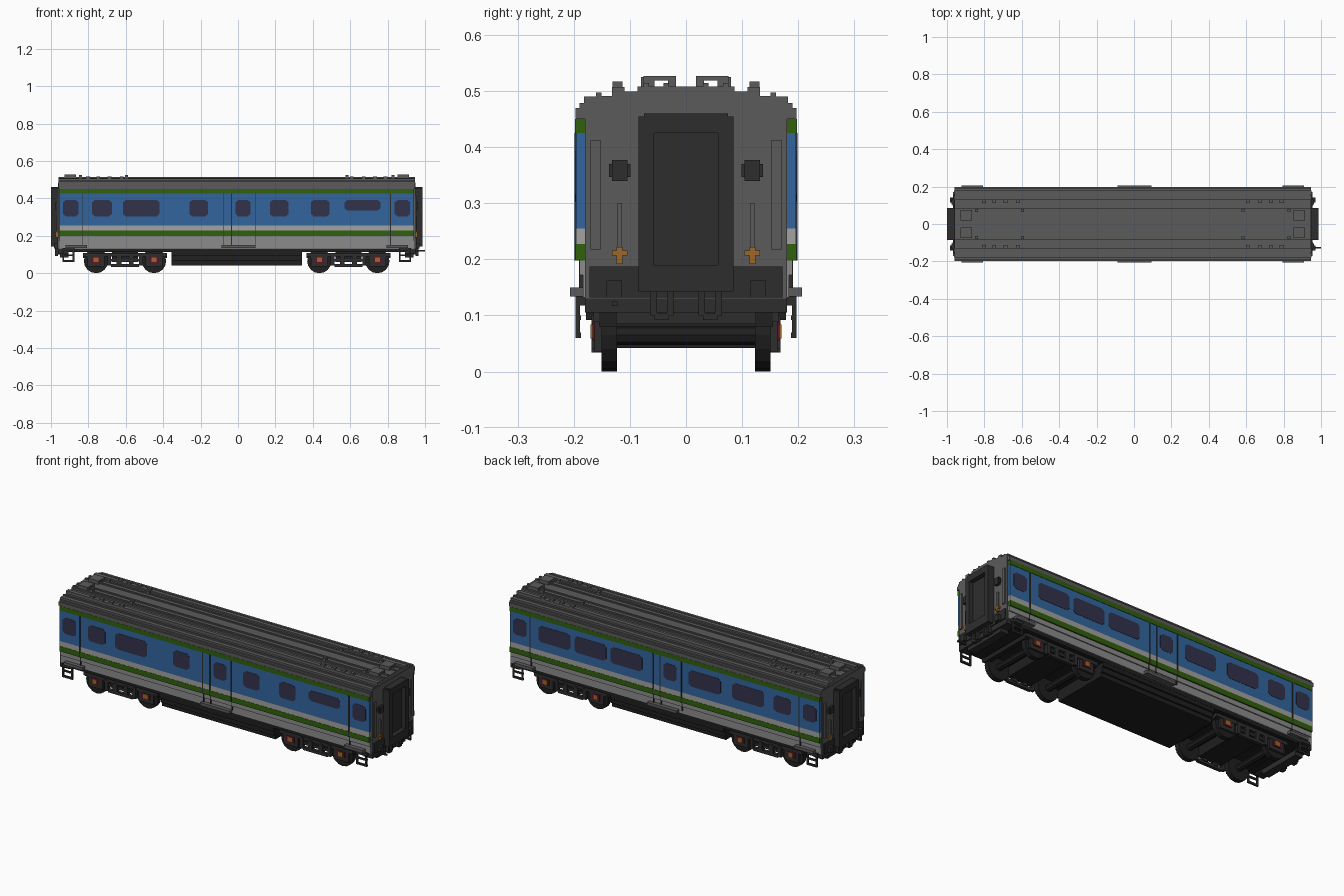
import bpy, bmesh, math
from mathutils import Matrix, Vector

cube = bpy.data.objects.get("Cube")
if cube:
    bpy.data.objects.remove(cube, do_unlink=True)

CX = -0.007  # middle of the carriage along x


def material(name, r, g, b):
    m = bpy.data.materials.new(name)
    m.use_nodes = True
    m.diffuse_color = (r, g, b, 1)
    bsdf = m.node_tree.nodes["Principled BSDF"]
    bsdf.inputs["Base Color"].default_value = (r, g, b, 1)
    bsdf.inputs["Roughness"].default_value = 0.8
    return m


GREY = material("roof grey", 0.105, 0.105, 0.105)
LIGHT = material("light grey", 0.36, 0.36, 0.35)
MID = material("lower panel grey", 0.26, 0.26, 0.26)
BLUE = material("blue", 0.032, 0.130, 0.345)
GREEN = material("green", 0.030, 0.115, 0.004)
GLASS = material("window glass", 0.032, 0.032, 0.072)
DARK = material("dark grey", 0.027, 0.027, 0.027)
BLACK = material("underframe black", 0.014, 0.014, 0.014)
ORANGE = material("orange", 0.33, 0.14, 0.02)
RED = material("dark red", 0.12, 0.006, 0.02)


def finish(name, bm, mat):
    bmesh.ops.recalc_face_normals(bm, faces=bm.faces)
    me = bpy.data.meshes.new(name)
    bm.to_mesh(me)
    bm.free()
    me.materials.append(mat)
    ob = bpy.data.objects.new(name, me)
    bpy.context.collection.objects.link(ob)
    return ob


def boxes(name, mat, items, mx=False, my=False):
    """Boxes (x0, x1, y0, y1, z0, z1), optionally mirrored along x and y."""
    bm = bmesh.new()
    for x0, x1, y0, y1, z0, z1 in items:
        for sx in ((1, -1) if mx else (1,)):
            for sy in ((1, -1) if my else (1,)):
                c = Vector((CX + sx * (x0 + x1) / 2, sy * (y0 + y1) / 2, (z0 + z1) / 2))
                size = Matrix.Diagonal((x1 - x0, y1 - y0, z1 - z0, 1))
                bmesh.ops.create_cube(bm, size=1, matrix=Matrix.Translation(c) @ size)
    return finish(name, bm, mat)


def prism(bm, pts, axis, a, b):
    """Extrude a 2D outline along x (points y,z) or y (points x,z)."""
    def at(p, d):
        return (d, p[0], p[1]) if axis == "x" else (p[0], d, p[1])
    lo = [bm.verts.new(at(p, a)) for p in pts]
    hi = [bm.verts.new(at(p, b)) for p in pts]
    bm.faces.new(lo)
    bm.faces.new(hi[::-1])
    for i in range(len(pts)):
        j = (i + 1) % len(pts)
        bm.faces.new((lo[i], lo[j], hi[j], hi[i]))


def both_sides(name, mat, y0, y1, z0, z1, half=0.948):
    boxes(name, mat, [(-half, half, y0, y1, z0, z1)], my=True)


# Body core and the coloured side bands
boxes("body_core", GREY, [(-0.955, 0.955, -0.18, 0.18, 0.13, 0.485)])
both_sides("lower_panel", MID, 0.17, 0.184, 0.132, 0.172)
both_sides("lower_panel_upper", MID, 0.17, 0.190, 0.172, 0.198)
both_sides("lower_green_stripe", GREEN, 0.175, 0.197, 0.198, 0.227)
both_sides("light_band", LIGHT, 0.175, 0.196, 0.227, 0.255)
both_sides("blue_band", BLUE, 0.175, 0.196, 0.255, 0.425)
both_sides("upper_green_stripe", GREEN, 0.175, 0.198, 0.425, 0.45)

# Stepped and ribbed roof
half = [(0.197, 0.45), (0.197, 0.47), (0.190, 0.47), (0.190, 0.479), (0.182, 0.479),
        (0.182, 0.49), (0.160, 0.49), (0.160, 0.497), (0.151, 0.497), (0.151, 0.491),
        (0.132, 0.491), (0.132, 0.507), (0.110, 0.507), (0.110, 0.499), (0.086, 0.499),
        (0.086, 0.508), (0.076, 0.508), (0.076, 0.514), (0.066, 0.514), (0.066, 0.508),
        (0.040, 0.508), (0.040, 0.514), (0.030, 0.514), (0.030, 0.508)]
bm = bmesh.new()
prism(bm, half + [(-y, z) for y, z in reversed(half)], "x", CX - 0.953, CX + 0.953)
finish("roof", bm, GREY)

# Roof vents and small roof pads
boxes("roof_vents", GREY, [(0.86, 0.92, 0.018, 0.076, 0.519, 0.527),
                           (0.86, 0.92, 0.018, 0.032, 0.505, 0.519),
                           (0.86, 0.92, 0.056, 0.076, 0.505, 0.519)], True, True)
boxes("roof_pads", GREY, [(x - 0.01, x + 0.01, 0.113, 0.131, 0.50, 0.517)
                          for x in (0.615, 0.68, 0.74, 0.795)]
      + [(x - 0.008, x + 0.008, 0.064, 0.08, 0.505, 0.525) for x in (0.59, 0.835)], True, True)

# Windows: plates with clipped corners; (x0, x1, z0, z1) in world x
FRONT = [(-0.935, -0.853, 0.303, 0.392), (-0.78, -0.675, 0.303, 0.392),
         (-0.615, -0.42, 0.303, 0.392), (-0.26, -0.16, 0.303, 0.392),
         (-0.013, 0.067, 0.303, 0.392), (0.17, 0.27, 0.303, 0.392),
         (0.39, 0.49, 0.303, 0.392), (0.57, 0.762, 0.334, 0.392),
         (0.838, 0.92, 0.303, 0.392)]
BACK = [(x0, x1, 0.303, 0.392) for x0, x1 in
        ((-0.935, -0.853), (-0.78, -0.675), (-0.615, -0.42), (-0.35, -0.155), (-0.08, 0.0),
         (0.13, 0.325), (0.35, 0.545), (0.57, 0.765), (0.838, 0.92))]
for name, side, panes in (("front_windows", -1, FRONT), ("back_windows", 1, BACK)):
    bm = bmesh.new()
    for x0, x1, z0, z1 in panes:
        c, d = 0.016, 0.013
        prism(bm, [(x0 + c, z0), (x1 - c, z0), (x1, z0 + d), (x1, z1 - d),
                   (x1 - c, z1), (x0 + c, z1), (x0, z1 - d), (x0, z0 + d)],
              "y", side * 0.192, side * 0.1975)
    finish(name, bm, GLASS)

# Door edges: thin strips, arranged the same from either side
for name, s in (("front_door_edges", -1), ("back_door_edges", 1)):
    items = []
    for d in (-0.823, -0.072, -0.028, 0.102, 0.823):
        x = -s * d
        for y, z0, z1 in ((0.1985, 0.198, 0.425), (0.191, 0.150, 0.198)):
            items.append((x - 0.0025, x + 0.0025, *sorted((s * 0.18, s * y)), z0, z1))
    boxes(name, DARK, items)

# Footboards below the doors and hanging step ladders
boxes("end_footboards", GREY, [(0.80, 0.915, 0.175, 0.207, 0.134, 0.15)], True, True)
boxes("middle_footboards", GREY, [(-0.08, 0.10, 0.175, 0.207, 0.134, 0.15)], my=True)
boxes("step_ladders", DARK, [(0.868, 0.877, 0.189, 0.197, 0.06, 0.135),
                             (0.923, 0.932, 0.189, 0.197, 0.06, 0.135),
                             (0.868, 0.932, 0.187, 0.197, 0.06, 0.07),
                             (0.868, 0.932, 0.187, 0.197, 0.092, 0.10),
                             (0.868, 0.932, 0.175, 0.197, 0.118, 0.135)], True, True)

# Gangway connections: frame with a recessed door
boxes("gangway_frames", DARK, [(0.95, 0.993, 0.057, 0.085, 0.143, 0.455)], True, True)
boxes("gangway_headers_and_sills", DARK, [(0.95, 0.993, -0.075, 0.075, 0.425, 0.46),
                                          (0.95, 0.993, -0.06, 0.06, 0.143, 0.19)], True)
boxes("gangway_doors", DARK, [(0.95, 0.968, -0.058, 0.058, 0.18, 0.43)], True)

# End wall fittings
boxes("end_panels", GREY, [(0.95, 0.962, 0.152, 0.17, 0.218, 0.413)], True, True)
boxes("end_lamps", DARK, [(0.95, 0.970, 0.104, 0.132, 0.34, 0.377),
                          (0.95, 0.964, 0.099, 0.137, 0.347, 0.37)], True, True)
boxes("end_rods", GREY, [(0.95, 0.964, 0.114, 0.122, 0.22, 0.30)], True, True)
boxes("end_valves", ORANGE, [(0.95, 0.968, 0.113, 0.124, 0.192, 0.222),
                             (0.95, 0.966, 0.104, 0.132, 0.207, 0.216)], True, True)
boxes("headstocks", DARK, [(0.90, 0.962, -0.172, 0.172, 0.132, 0.187),
                           (0.90, 0.955, -0.18, 0.18, 0.105, 0.14),
                           (0.90, 0.945, -0.125, 0.125, 0.085, 0.11)], True)
boxes("buffers", DARK, [(0.95, 0.978, 0.114, 0.142, 0.132, 0.162)], True, True)
boxes("coupling_hoses", DARK, [(0.94, 0.972, 0.022, 0.034, 0.10, 0.143),
                               (0.94, 0.972, 0.052, 0.064, 0.10, 0.143),
                               (0.955, 0.972, 0.03, 0.056, 0.092, 0.104)], True, True)
boxes("side_pipe", DARK, [(0.945, 1.007, -0.132, -0.122, 0.117, 0.125)])

# Underframe and equipment box
boxes("floor", BLACK, [(-0.945, 0.945, -0.179, 0.179, 0.113, 0.135)])
boxes("equipment_box", BLACK, [(-0.348, 0.348, -0.178, 0.178, 0.092, 0.125),
                               (-0.348, 0.348, -0.168, 0.168, 0.065, 0.095),
                               (-0.348, 0.348, -0.158, 0.158, 0.042, 0.07)])

# Bogies: wheels, axles, frames, springs and axle boxes
BOGIE, AXLES = 0.597, (0.442, 0.752)
bm = bmesh.new()
for ax in AXLES:
    for sx in (1, -1):
        for y, r, depth, sides in ((0.137, 0.065, 0.028, 16), (-0.137, 0.065, 0.028, 16),
                                   (0, 0.018, 0.27, 8)):
            m = Matrix.Translation((CX + sx * ax, y, 0.065)) @ Matrix.Rotation(math.pi / 2, 4, "X")
            bmesh.ops.create_cone(bm, cap_ends=True, segments=sides, radius1=r, radius2=r,
                                  depth=depth, matrix=m)
finish("wheels_and_axles", bm, BLACK)

boxes("bogie_frames", DARK, [
    (BOGIE - 0.225, BOGIE + 0.225, 0.150, 0.165, 0.088, 0.108),
    (BOGIE - 0.075, BOGIE + 0.075, 0.150, 0.168, 0.034, 0.05),
    (BOGIE - 0.095, BOGIE - 0.075, 0.150, 0.168, 0.04, 0.10),
    (BOGIE + 0.075, BOGIE + 0.095, 0.150, 0.168, 0.04, 0.10),
    (BOGIE - 0.045, BOGIE - 0.02, 0.145, 0.168, 0.045, 0.095),
    (BOGIE + 0.02, BOGIE + 0.045, 0.145, 0.168, 0.045, 0.095),
    (BOGIE - 0.09, BOGIE + 0.09, 0.150, 0.163, 0.062, 0.076)], True, True)
boxes("bogie_crossbeams", BLACK, [(BOGIE - 0.07, BOGIE + 0.07, -0.155, 0.155, 0.06, 0.12),
                                  (BOGIE - 0.225, BOGIE - 0.20, -0.155, 0.155, 0.08, 0.105),
                                  (BOGIE + 0.20, BOGIE + 0.225, -0.155, 0.155, 0.08, 0.105)], True)
boxes("axle_box_guards", DARK, [(a - 0.045, a + 0.045, 0.150, 0.163, 0.035, 0.105)
                                for a in AXLES], True, True)
boxes("axle_box_surrounds", RED, [(a - 0.024, a + 0.024, 0.150, 0.167, 0.055, 0.088)
                                  for a in AXLES], True, True)
boxes("axle_boxes", ORANGE, [(a - 0.013, a + 0.013, 0.150, 0.170, 0.059, 0.084)
                             for a in AXLES], True, True)
